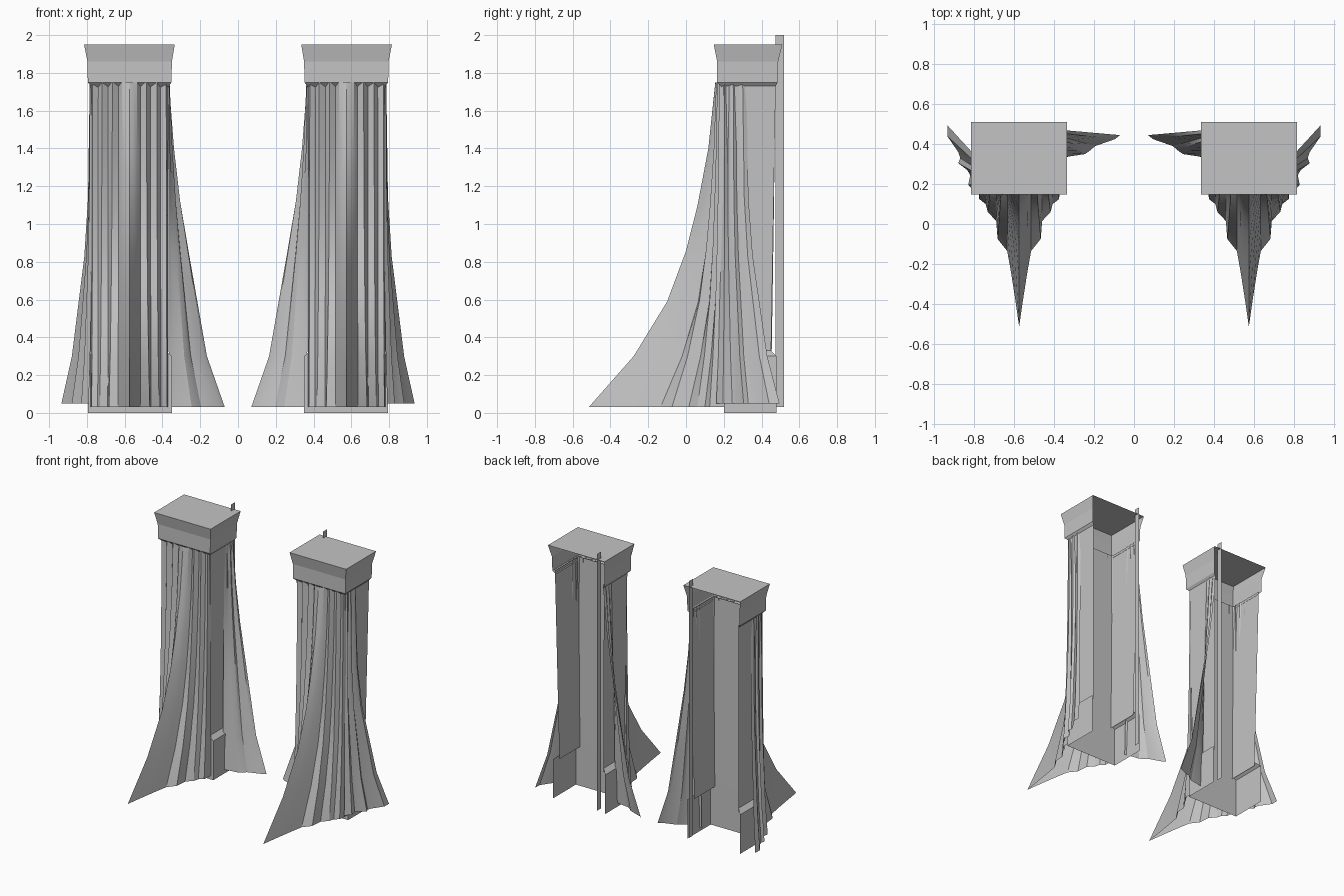
import bpy
import math

if "Cube" in bpy.data.objects:
    bpy.data.objects.remove(bpy.data.objects["Cube"])

stone = bpy.data.materials.new("grey stone")
stone.diffuse_color = (0.55, 0.55, 0.55, 1)
stone.use_nodes = True
stone.node_tree.nodes["Principled BSDF"].inputs["Base Color"].default_value = stone.diffuse_color


def sheet(name, rows, smooth=False, lid=False):
    """Skin rows of points (low to high) into an open sheet, mirrored to both towers."""
    n = len(rows[0])
    verts = [p for row in rows for p in row]
    faces = [(r * n + i, r * n + i + 1, (r + 1) * n + i + 1, (r + 1) * n + i)
             for r in range(len(rows) - 1) for i in range(n - 1)]
    if lid:
        k = (len(rows) - 1) * n
        faces.append(tuple(range(k, k + n)))
    mesh = bpy.data.meshes.new(name)
    mesh.from_pydata(verts, [], faces)
    mesh.materials.append(stone)
    ob = bpy.data.objects.new(name, mesh)
    bpy.context.collection.objects.link(ob)
    if smooth:
        bpy.ops.object.select_all(action='DESELECT')
        ob.select_set(True)
        bpy.context.view_layer.objects.active = ob
        bpy.ops.object.shade_smooth_by_angle(angle=math.radians(25))
    mod = ob.modifiers.new("Mirror", 'MIRROR')
    mod.use_mirror_merge = False
    return ob


def u_row(z, x0, x1, front, back):
    """Three-sided outline, open at the back."""
    return [(x0, back, z), (x0, front, z), (x1, front, z), (x1, back, z)]


def drape(name, top, bottom, flare):
    """Pleated skirt: blends the top outline into the bottom outline by height."""
    rows = [[(a[0] + (b[0] - a[0]) * f, a[1] + (b[1] - a[1]) * f, z)
             for a, b in zip(top, bottom)] for z, f in flare]
    return sheet(name, rows, smooth=True)


# Hollow pillar, plinth and flared capital, all open at the back
sheet("pillar", [u_row(0.3, 0.385, 0.76, 0.2, 0.45),
                 u_row(1.75, 0.365, 0.78, 0.19, 0.475)])
sheet("plinth", [u_row(0, 0.35, 0.795, 0.2, 0.48),
                 u_row(0.3, 0.35, 0.795, 0.2, 0.48),
                 u_row(0.33, 0.384, 0.761, 0.2, 0.45)])
sheet("capital", [u_row(1.725, 0.37, 0.775, 0.19, 0.473),
                  u_row(1.75, 0.352, 0.795, 0.165, 0.485),
                  u_row(1.86, 0.35, 0.797, 0.165, 0.488),
                  u_row(1.95, 0.335, 0.815, 0.147, 0.51)], lid=True)

# Thin upright strip at the back
sheet("back_strip", [[(0.39, 0.475, z), (0.39, 0.52, z)] for z in (0.03, 2.0)])

# Front drape: half of the pleats as (offset from tower centre, y), then mirrored
CX = 0.575
half_top = [(0, .155), (.02, .157), (.04, .163), (.058, .188), (.09, .16), (.112, .19),
            (.145, .165), (.165, .192), (.195, .175), (.205, .2)]
half_bot = [(0, -.515), (.02, -.375), (.042, -.235), (.06, -.135), (.108, -.075),
            (.115, .015), (.157, .06), (.168, .1), (.2, .125), (.205, .2)]


def both_sides(half):
    return [(CX - x, y) for x, y in reversed(half[1:])] + [(CX + x, y) for x, y in half]


drape("front_drape", both_sides(half_top), both_sides(half_bot),
      [(.03, 1), (.3, .645), (.59, .38), (.86, .23), (1.1, .14), (1.4, .055), (1.75, 0)])

# Outer side drape
drape("outer_drape",
      [(.77, .19), (.785, .205), (.772, .22), (.785, .235), (.785, .25),
       (.772, .265), (.782, .28), (.785, .3), (.775, .32)],
      [(.79, .16), (.83, .195), (.82, .245), (.835, .27), (.88, .305),
       (.87, .33), (.88, .36), (.935, .44), (.935, .495)],
      [(.05, 1), (.3, .63), (.83, .19), (1.14, .06), (1.75, 0)])

# Inner side drape
drape("inner_drape",
      [(.375, .472), (.366, .455), (.372, .44), (.362, .42), (.373, .4), (.364, .385),
       (.37, .36)],
      [(.07, .445), (.095, .425), (.195, .39), (.215, .372), (.245, .35), (.325, .338),
       (.365, .33)],
      [(.03, 1), (.3, .69), (.84, .38), (1.12, .22), (1.4, .1), (1.75, 0)])
